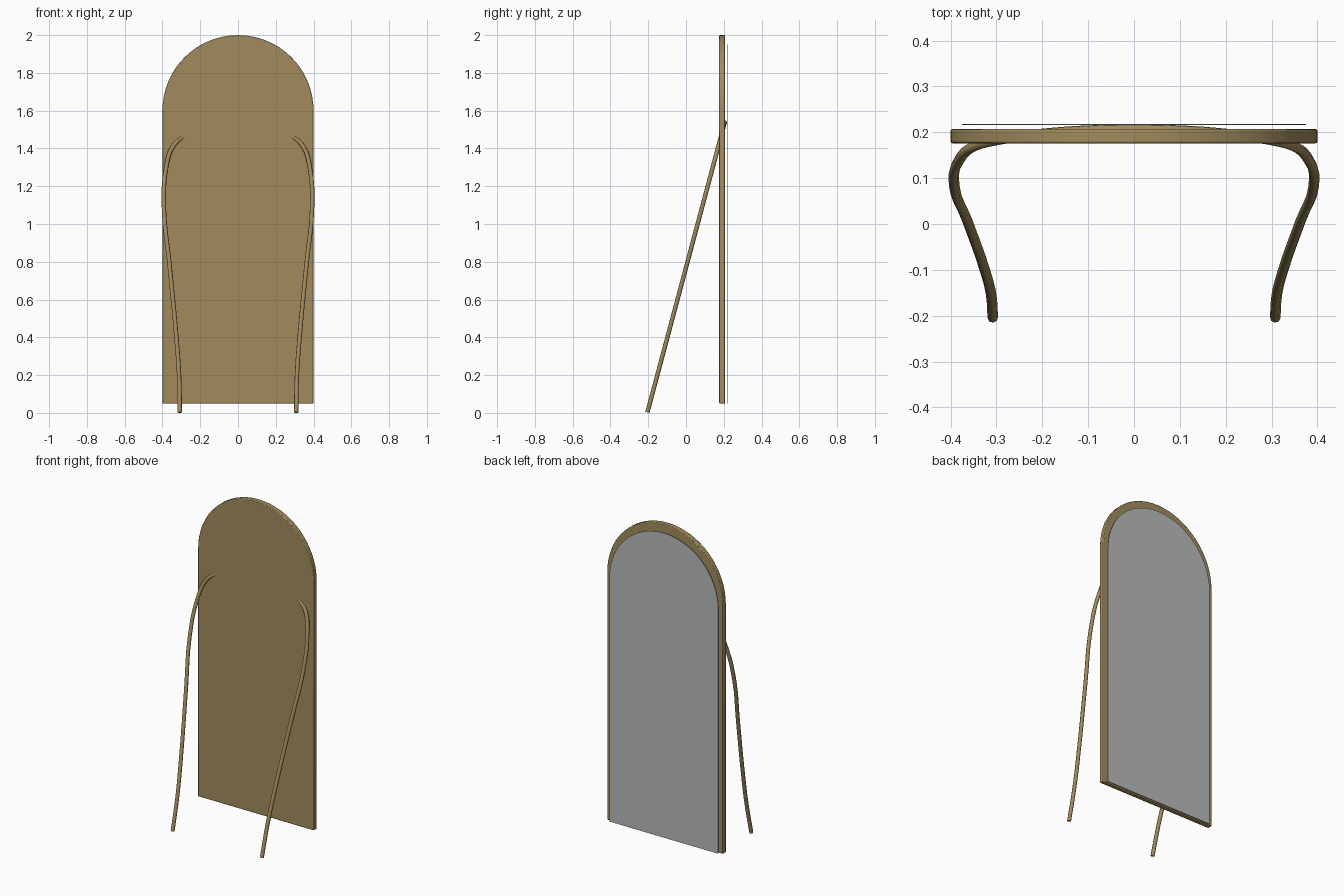
import bpy
import math
from mathutils import Vector

cube = bpy.data.objects.get("Cube")
if cube:
    bpy.data.objects.remove(cube, do_unlink=True)


def material(name, rgb):
    mat = bpy.data.materials.new(name)
    mat.use_nodes = True
    mat.diffuse_color = (*rgb, 1)
    mat.node_tree.nodes["Principled BSDF"].inputs["Base Color"].default_value = (*rgb, 1)
    return mat


wood = material("tan wood", (0.36, 0.26, 0.11))
glass = material("silver glass", (0.48, 0.5, 0.49))


def select_only(obj):
    bpy.ops.object.select_all(action="DESELECT")
    obj.select_set(True)
    bpy.context.view_layer.objects.active = obj


def arch_panel(name, radius, bottom, top, y_front, y_back, bevel, mat, steps=32):
    """Upright slab with a half-round top."""
    spring = top - radius
    outline = [(-radius, bottom), (radius, bottom)]
    for i in range(steps + 1):
        a = math.pi * i / steps
        outline.append((radius * math.cos(a), spring + radius * math.sin(a)))
    n = len(outline)
    verts = [(x, y, z) for y in (y_front, y_back) for x, z in outline]
    faces = [tuple(range(n)), tuple(reversed(range(n, 2 * n)))]
    faces += [(i, i + n, (i + 1) % n + n, (i + 1) % n) for i in range(n)]
    mesh = bpy.data.meshes.new(name)
    mesh.from_pydata(verts, [], faces)
    mesh.materials.append(mat)
    obj = bpy.data.objects.new(name, mesh)
    bpy.context.collection.objects.link(obj)
    if bevel:
        mod = obj.modifiers.new("soft edges", "BEVEL")
        mod.width = bevel
        mod.segments = 2
        mod.limit_method = "ANGLE"
        mod.angle_limit = math.radians(40)
    select_only(obj)
    bpy.ops.object.shade_smooth_by_angle(angle=math.radians(30))
    return obj


# Backing board and the thin mirror plate standing just off it
arch_panel("backing_board", 0.4, 0.05, 2.0, 0.176, 0.207, 0.004, wood)
arch_panel("mirror_plate", 0.375, 0.05, 1.95, 0.216, 0.2185, 0, glass)

# One bent rod forms both legs and passes through the board
half = [(0.308, 0.003), (0.312, 0.2), (0.326, 0.4), (0.364, 0.8), (0.392, 1.08),
        (0.38, 1.3), (0.345, 1.41), (0.285, 1.465), (0.2, 1.506), (0.1, 1.533)]
path = half + [(0, 1.538)] + [(-x, z) for x, z in reversed(half)]
curve = bpy.data.curves.new("bent_leg_rod", "CURVE")
curve.dimensions = "3D"
curve.bevel_depth = 0.0115
curve.bevel_resolution = 2
curve.resolution_u = 4
curve.use_fill_caps = True
spline = curve.splines.new("BEZIER")
spline.bezier_points.add(len(path) - 1)
for point, (x, z) in zip(spline.bezier_points, path):
    point.co = Vector((x, -0.205 + z / 3.75, z))
    point.handle_left_type = point.handle_right_type = "AUTO"
curve.materials.append(wood)
rod = bpy.data.objects.new("bent_leg_rod", curve)
bpy.context.collection.objects.link(rod)
select_only(rod)
bpy.ops.object.convert(target="MESH")
bpy.ops.object.shade_smooth_by_angle(angle=math.radians(50))
